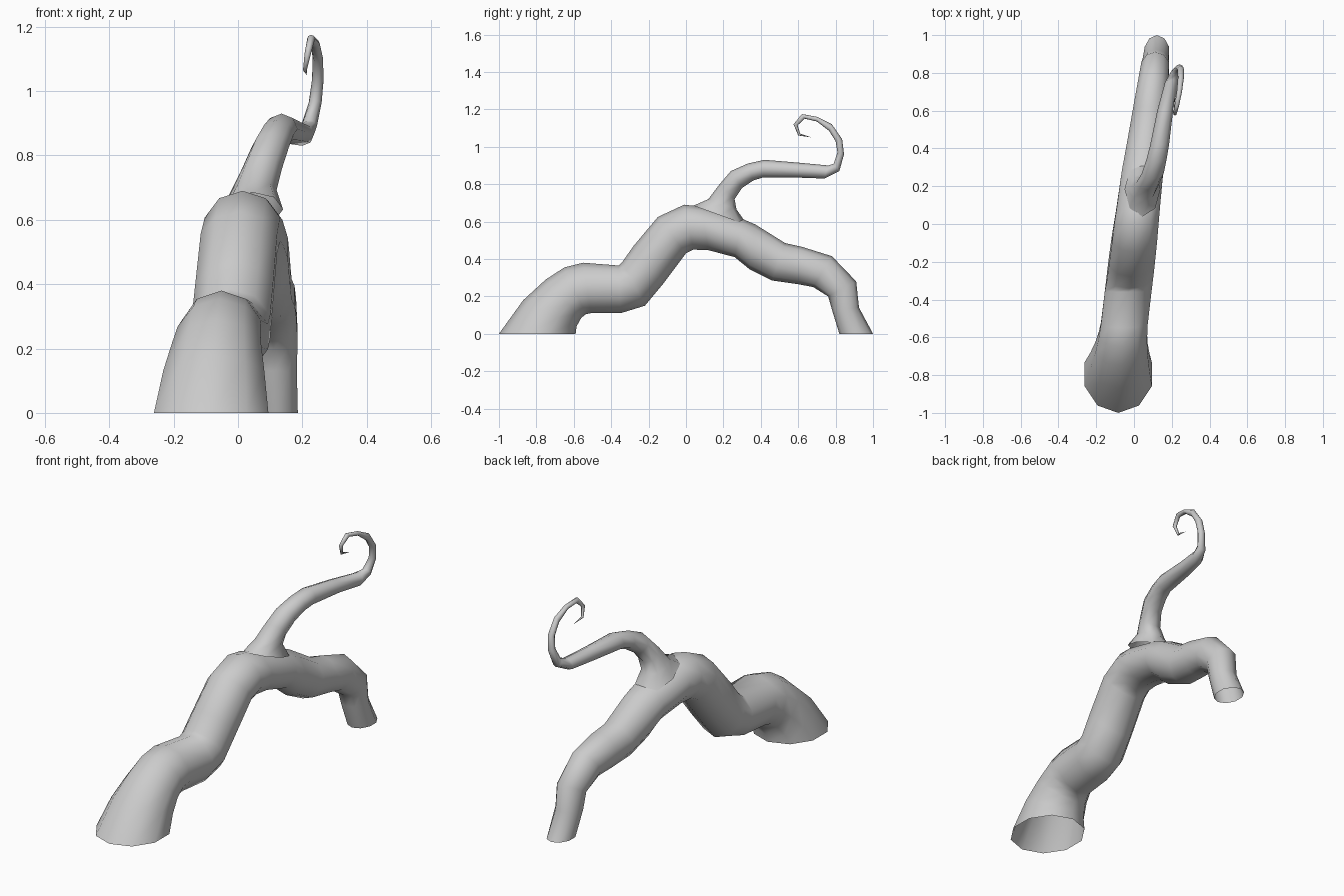
import bpy
import bmesh
import math
from mathutils import Vector

default_cube = bpy.data.objects.get("Cube")
if default_cube:
    bpy.data.objects.remove(default_cube, do_unlink=True)

grey = bpy.data.materials.new("plain grey bark")
grey.use_nodes = True
colour = (0.6, 0.6, 0.6, 1)
grey.diffuse_color = colour
grey.node_tree.nodes["Principled BSDF"].inputs["Base Color"].default_value = colour


def cross_section(bm, upper, lower, centre_x, half_width, sides):
    """Elliptical ring spanning an upper and a lower (y, z) profile point."""
    top = Vector((centre_x, *upper))
    bottom = Vector((centre_x, *lower))
    middle = (top + bottom) / 2
    across = Vector((half_width, 0, 0))
    ring = []
    for step in range(sides):
        angle = math.tau * step / sides
        offset = (top - middle) * math.cos(angle) + across * math.sin(angle)
        ring.append(bm.verts.new(middle + offset))
    return ring


def build_limb(name, sections, sides, tip=None):
    """Skin a row of cross sections, open at the ends unless a tip is given."""
    bm = bmesh.new()
    rings = [cross_section(bm, *section, sides) for section in sections]
    for ring, following in zip(rings, rings[1:]):
        for i in range(sides):
            j = (i + 1) % sides
            bm.faces.new((ring[i], ring[j], following[j], following[i]))
    if tip:
        point = bm.verts.new(tip)
        last = rings[-1]
        for i in range(sides):
            bm.faces.new((last[i], last[(i + 1) % sides], point))
    bmesh.ops.recalc_face_normals(bm, faces=bm.faces)
    mesh = bpy.data.meshes.new(name)
    bm.to_mesh(mesh)
    bm.free()
    mesh.materials.append(grey)
    limb = bpy.data.objects.new(name, mesh)
    bpy.context.collection.objects.link(limb)
    bpy.ops.object.select_all(action="DESELECT")
    limb.select_set(True)
    bpy.context.view_layer.objects.active = limb
    bpy.ops.object.shade_smooth_by_angle(angle=math.radians(60))
    return limb


# Arching root: upper point, lower point, half width
root_profile = [
    ((-1, 0), (-.59, 0), .187),
    ((-.87, .18), (-.585, .04), .165),
    ((-.75, .29), (-.56, .085), .145),
    ((-.65, .355), (-.535, .105), .135),
    ((-.55, .38), (-.51, .11), .13),
    ((-.36, .365), (-.35, .11), .13),
    ((-.34, .385), (-.22, .15), .128),
    ((-.28, .47), (-.12, .27), .127),
    ((-.15, .625), (0, .43), .125),
    ((-.01, .69), (.04, .45), .123),
    ((.08, .68), (.12, .447), .12),
    ((.3, .615), (.26, .41), .115),
    ((.37, .585), (.34, .345), .11),
    ((.53, .485), (.46, .285), .1),
    ((.62, .465), (.6, .265), .095),
    ((.78, .415), (.68, .25), .085),
    ((.91, .28), (.76, .2), .077),
    ((.925, .14), (.78, .13), .072),
    ((1, 0), (.82, 0), .068),
]


def root_drift(upper, lower):
    """The root runs slightly diagonally across the ground."""
    return .012 + .12 * (upper[1 - 1] + lower[1 - 1]) / 2


root_sections = [(upper, lower, root_drift(upper, lower), half_width)
                 for upper, lower, half_width in root_profile]
build_limb("arching_root", root_sections, sides=10)

# Side shoot with flared collar and curled end: upper, lower, x, half width
shoot_sections = [
    ((.04, .685), (.33, .58), .045, .095),
    ((.12, .72), (.27, .665), .05, .07),
    ((.18, .8), (.26, .72), .075, .062),
    ((.24, .87), (.3, .78), .1, .058),
    ((.33, .91), (.36, .82), .12, .053),
    ((.42, .93), (.41, .835), .135, .05),
    ((.6, .915), (.6, .835), .165, .042),
    ((.76, .9), (.74, .83), .2, .036),
    ((.79, .91), (.82, .87), .22, .025),
    ((.81, .97), (.845, .96), .24, .02),
    ((.8, 1.03), (.835, 1.04), .248, .018),
    ((.765, 1.085), (.78, 1.12), .248, .016),
    ((.7, 1.135), (.7, 1.16), .24, .014),
    ((.635, 1.15), (.62, 1.175), .227, .012),
    ((.597, 1.115), (.575, 1.12), .217, .01),
    ((.61, 1.07), (.6, 1.06), .208, .006),
]
build_limb("curled_shoot", shoot_sections, sides=8, tip=(.214, .67, 1.05))
